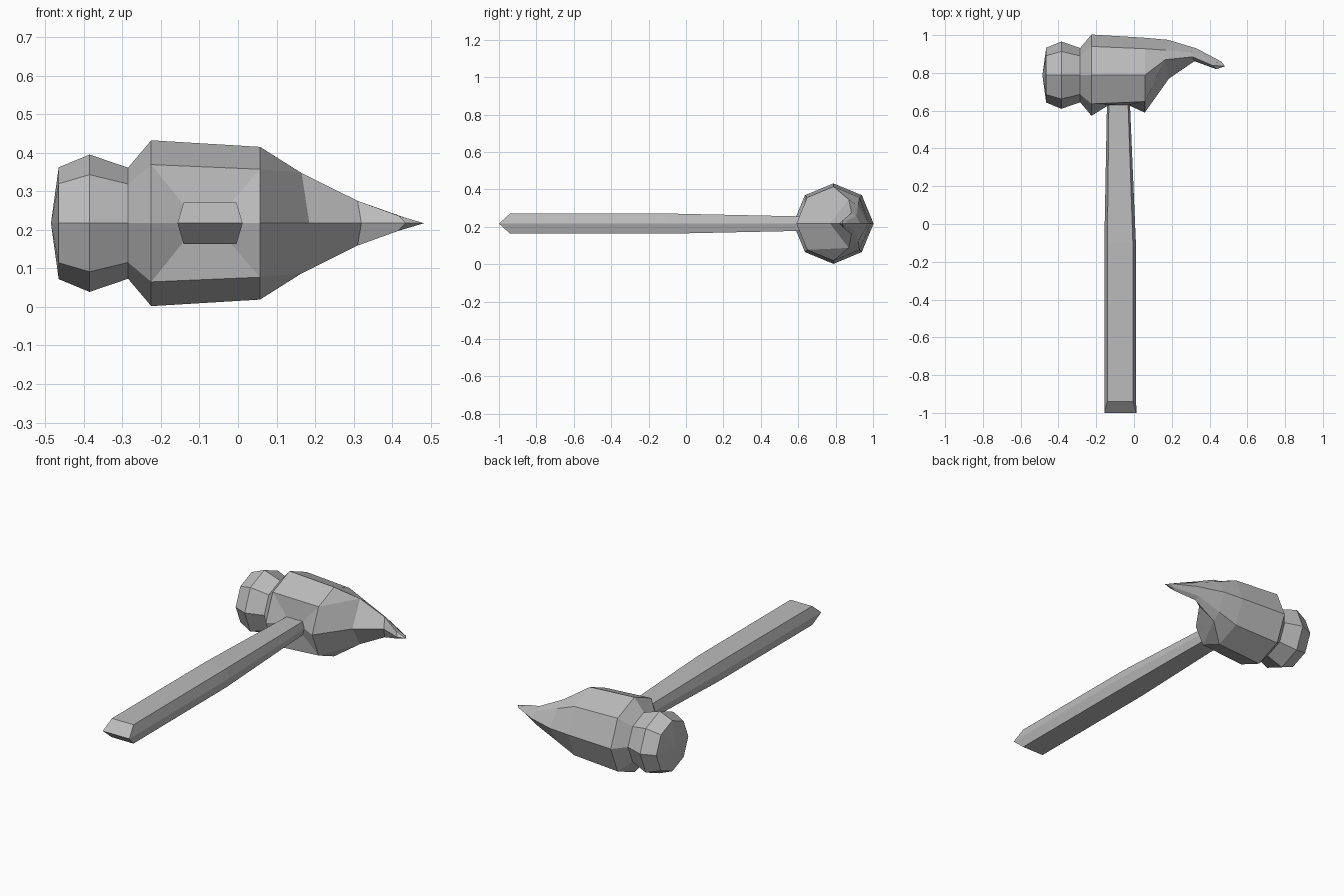
import bpy, bmesh, math

cube = bpy.data.objects.get("Cube")
if cube:
    bpy.data.objects.remove(cube)

MID_Z, AXIS_Y = 0.217, 0.788

grey = bpy.data.materials.new("plain grey")
grey.use_nodes = True
colour = (0.5, 0.5, 0.5, 1)
grey.diffuse_color = colour
grey.node_tree.nodes["Principled BSDF"].inputs["Base Color"].default_value = colour


def finish(name, bm):
    bmesh.ops.remove_doubles(bm, verts=bm.verts[:], dist=0.0005)
    bmesh.ops.recalc_face_normals(bm, faces=bm.faces[:])
    mesh = bpy.data.meshes.new(name)
    bm.to_mesh(mesh)
    bm.free()
    mesh.materials.append(grey)
    obj = bpy.data.objects.new(name, mesh)
    bpy.context.collection.objects.link(obj)
    return obj


def add_ring(bm, points):
    return [bm.verts.new(p) for p in points]


def bridge(bm, a, b, skip=()):
    n = len(a)
    for i in range(n):
        if i not in skip:
            j = (i + 1) % n
            bm.faces.new((a[i], a[j], b[j], b[i]))


def octagon(x, r):
    # Starts at the front and runs over the top to the back
    turn = math.pi / 4
    return [(x, AXIS_Y - r * math.cos(i * turn), MID_Z + r * math.sin(i * turn))
            for i in range(8)]


def mirrored(half):
    # Five points front to back as (x, y, height); the underside mirrors them
    lower = [(x, y, -h) for x, y, h in half[3:0:-1]]
    return [(x, y, MID_Z + h) for x, y, h in half + lower]


def hexagon(y, left, right, inset, half_height, side_y=None):
    s = y if side_y is None else side_y
    top, low = MID_Z + half_height, MID_Z - half_height
    return [(left, s, MID_Z), (left + inset, y, top), (right - inset, y, top),
            (right, s, MID_Z), (right - inset, y, low), (left + inset, y, low)]


# Head: striking face, neck, body and claw lofted along x
bm = bmesh.new()
body = [(-0.465, 0.145), (-0.385, 0.178), (-0.285, 0.144), (-0.225, 0.215), (0.057, 0.198)]
claw = [
    [(0.185, 0.77, 0), (0.165, 0.87, 0.13), (0.165, 0.87, 0.13), (0.17, 0.92, 0.095), (0.18, 0.975, 0)],
    [(0.32, 0.862, 0), (0.31, 0.885, 0.058), (0.31, 0.885, 0.058), (0.305, 0.91, 0.042), (0.33, 0.93, 0)],
    [(0.435, 0.82, 0), (0.415, 0.84, 0.02), (0.415, 0.84, 0.02), (0.44, 0.855, 0.012), (0.462, 0.86, 0)],
]
rings = [add_ring(bm, octagon(x, r)) for x, r in body]
rings += [add_ring(bm, mirrored(half)) for half in claw]
for n, (a, b) in enumerate(zip(rings, rings[1:])):
    bridge(bm, a, b, skip=(0, 7) if n == 3 else ())
for ring, tip in ((rings[0], (-0.485, AXIS_Y, MID_Z)), (rings[-1], (0.482, 0.835, MID_Z))):
    apex = bm.verts.new(tip)
    for i in range(8):
        bm.faces.new((ring[i], ring[(i + 1) % 8], apex))

# Collar: recessed socket joining the body to the handle
a, b = rings[3], rings[4]
opening = [a[0], a[1], b[1], b[0], b[7], a[7]]
socket = add_ring(bm, hexagon(0.63, -0.143, -0.022, 0.01, 0.038))
bridge(bm, opening, socket)
bm.faces.new(socket)
finish("hammer_head", bm)

# Handle: tapered six-sided shaft with a wedge-shaped end
bm = bmesh.new()
shaft = [hexagon(-0.94, -0.157, 0.012, 0.016, 0.054, side_y=-1),
         hexagon(-0.1, -0.157, 0.01, 0.016, 0.054),
         hexagon(0.65, -0.143, -0.022, 0.01, 0.038)]
rings = [add_ring(bm, points) for points in shaft]
for a, b in zip(rings, rings[1:]):
    bridge(bm, a, b)
for end in (rings[0][:4], [rings[0][i] for i in (3, 4, 5, 0)], rings[-1]):
    bm.faces.new(end)
finish("handle", bm)
